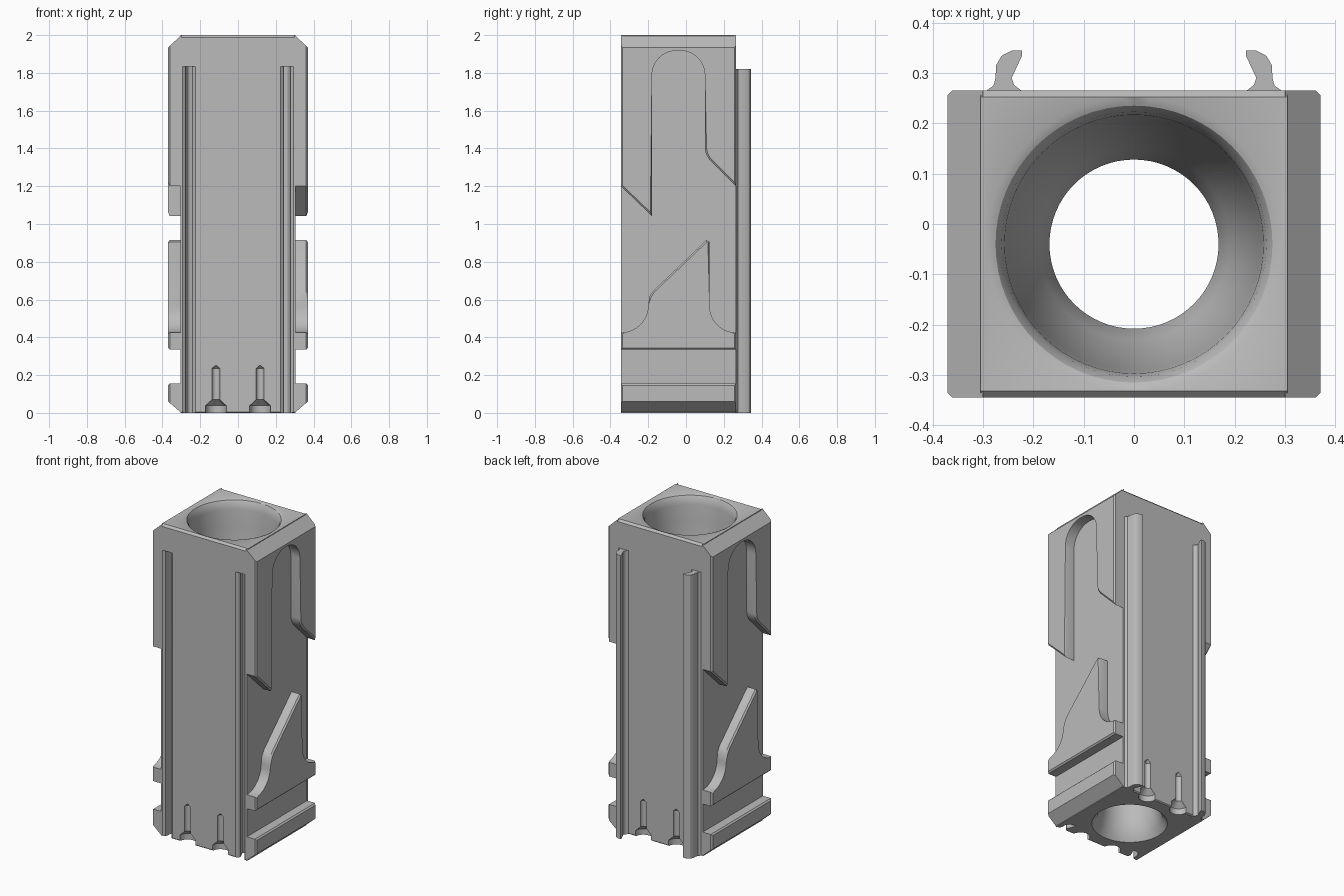
import bpy, bmesh, math

if "Cube" in bpy.data.objects:
    bpy.data.objects.remove(bpy.data.objects["Cube"])

# Overall sizes
FRONT, BACK, HEIGHT = -0.345, 0.265, 2.0
CORE_X, SIDE_X = 0.305, 0.37
MID_Y = (FRONT + BACK) / 2

grey = bpy.data.materials.new("plain grey")
grey.use_nodes = True
grey.diffuse_color = (0.5, 0.5, 0.5, 1)
grey.node_tree.nodes["Principled BSDF"].inputs["Base Color"].default_value = (0.5, 0.5, 0.5, 1)


def finish(name, bm):
    bmesh.ops.recalc_face_normals(bm, faces=bm.faces)
    mesh = bpy.data.meshes.new(name)
    bm.to_mesh(mesh)
    bm.free()
    mesh.materials.append(grey)
    obj = bpy.data.objects.new(name, mesh)
    bpy.context.collection.objects.link(obj)
    return obj


def prism(points, place, start, end):
    """Extrude a 2D outline; place(a, b, t) maps it into space."""
    bm = bmesh.new()
    low = [bm.verts.new(place(a, b, start)) for a, b in points]
    high = [bm.verts.new(place(a, b, end)) for a, b in points]
    bm.faces.new(low)
    bm.faces.new(high)
    for i in range(len(points)):
        j = (i + 1) % len(points)
        bm.faces.new((low[i], low[j], high[j], high[i]))
    return bm


def lathe(profile, cx, cy, steps):
    """Closed solid of revolution from (radius, height) pairs."""
    bm = bmesh.new()
    rings = []
    for r, z in profile:
        angles = [2 * math.pi * i / steps for i in range(steps)]
        rings.append([bm.verts.new((cx + r * math.cos(a), cy + r * math.sin(a), z)) for a in angles])
    for a, b in zip(rings, rings[1:]):
        for i in range(steps):
            j = (i + 1) % steps
            bm.faces.new((a[i], a[j], b[j], b[i]))
    bm.faces.new(rings[0])
    bm.faces.new(rings[-1])
    return bm


def arc(cy, cz, r, a0, a1, steps=10):
    angles = [math.radians(a0 + (a1 - a0) * i / steps) for i in range(steps + 1)]
    return [(cy + r * math.cos(a), cz + r * math.sin(a)) for a in angles]


def smooth(obj):
    bpy.ops.object.select_all(action='DESELECT')
    obj.select_set(True)
    bpy.context.view_layer.objects.active = obj
    bpy.ops.object.shade_smooth_by_angle(angle=math.radians(30))


def cut(target, cutter):
    cutter.hide_render = True
    mod = target.modifiers.new("cut", 'BOOLEAN')
    mod.operation = 'DIFFERENCE'
    mod.solver = 'EXACT'
    mod.object = cutter
    bpy.ops.object.select_all(action='DESELECT')
    target.select_set(True)
    bpy.context.view_layer.objects.active = target
    bpy.ops.object.modifier_apply(modifier=mod.name)
    bpy.data.objects.remove(cutter)


# Central block with lightly chamfered top and bottom edges
c, d = 0.013, 0.006
core_outline = [(FRONT + d, 0), (BACK - d, 0), (BACK, d), (BACK, HEIGHT - c),
                (BACK - c, HEIGHT), (FRONT + c, HEIGHT), (FRONT, HEIGHT - c), (FRONT, d)]
core = finish("main_block", prism(core_outline, lambda y, z, x: (x, y, z), -CORE_X, CORE_X))

# Bore with a rounded bowl at the top and a flare at the bottom
bore = [(0.22, -0.05), (0.22, 0), (0.19, 0.04), (0.168, 0.12), (0.168, 1.44), (0.19, 1.5),
        (0.217, 1.6), (0.237, 1.72), (0.25, 1.84), (0.257, 1.94), (0.263, 1.972),
        (0.275, 1.992), (0.292, HEIGHT), (0.292, 2.05)]
cut(core, finish("bore_cutter", lathe(bore, 0, MID_Y, 64)))

# Hooked rails on the back, matching grooves on the front
hook = [(0.293, BACK), (0.279, 0.275), (0.275, 0.29), (0.274, 0.315), (0.263, 0.334),
        (0.242, 0.345), (0.222, 0.345), (0.222, 0.335), (0.243, 0.29), (0.238, 0.276), (0.224, BACK)]
rail_outline = hook + [(0.224, BACK - 0.01), (0.293, BACK - 0.01)]
shift = FRONT - BACK
groove_outline = [(x, FRONT + (y - BACK)) for x, y in hook] + [(0.224, FRONT - 0.02), (0.293, FRONT - 0.02)]
for side, s in (("left", 1), ("right", -1)):
    place = lambda x, y, z, s=s: (s * x, y, z)
    cut(core, finish("groove_cutter", prism(groove_outline, place, -0.05, 1.835)))
    smooth(finish(side + "_rail", prism(rail_outline, place, 0, 1.82)))

# Small round pin sockets at the foot of the front and back
socket = [(0.055, -0.05), (0.055, 0.038), (0.021, 0.07), (0.021, 0.235), (0.003, 0.252)]
for y in (FRONT, BACK):
    for x in (-0.117, 0.117):
        cut(core, finish("socket_cutter", lathe(socket, x, y, 24)))
smooth(core)

# Raised side plates: outlines in (y, z)
upper = [(FRONT, HEIGHT), (FRONT, 1.2), (-0.18, 1.042)]
upper += arc(-0.05, 1.788, 0.13, 180, 90) + arc(-0.03, 1.788, 0.13, 90, 0)
upper += [(0.1, 1.4), (0.106, 1.37), (0.124, 1.34), (BACK, 1.2), (BACK, HEIGHT)]
wedge = [(FRONT, 0.335), (BACK, 0.335)] + arc(BACK, 0.565, 0.14, 270, 180)
wedge += [(0.125, 0.905), (0.108, 0.915), (-0.175, 0.645), (-0.194, 0.615)]
wedge += arc(FRONT, 0.57, 0.145, 0, -90)
lip = [(FRONT, 0), (BACK, 0), (BACK, 0.155), (FRONT, 0.155)]


def side_plate(name, outline, s, slope=None):
    """Plate with a chamfered rim; slope moves one outer edge to a new height."""
    bm = prism(outline, lambda y, z, x: (x, y, z), CORE_X - 0.005, SIDE_X)
    outer = [v for v in bm.verts if v.co.x > SIDE_X - 0.001]
    sloped = set()
    if slope:
        for v in outer:
            if abs(v.co.z - slope[0]) < 0.001:
                v.co.z = slope[1]
                sloped.add(v)
    rim = [e for e in bm.edges if all(v in outer for v in e.verts)
           and not all(v in sloped for v in e.verts)]
    bmesh.ops.bevel(bm, geom=rim, offset=0.009, offset_type='OFFSET', segments=1,
                    affect='EDGES', clamp_overlap=True)
    for v in bm.verts:
        v.co.x *= s
        v.co.y = MID_Y + s * (v.co.y - MID_Y)
    smooth(finish(name, bm))


for side, s in (("left", 1), ("right", -1)):
    side_plate(side + "_upper_plate", upper, s, (HEIGHT, 1.935))
    side_plate(side + "_wedge_plate", wedge, s)
    side_plate(side + "_bottom_lip", lip, s, (0, 0.06))
